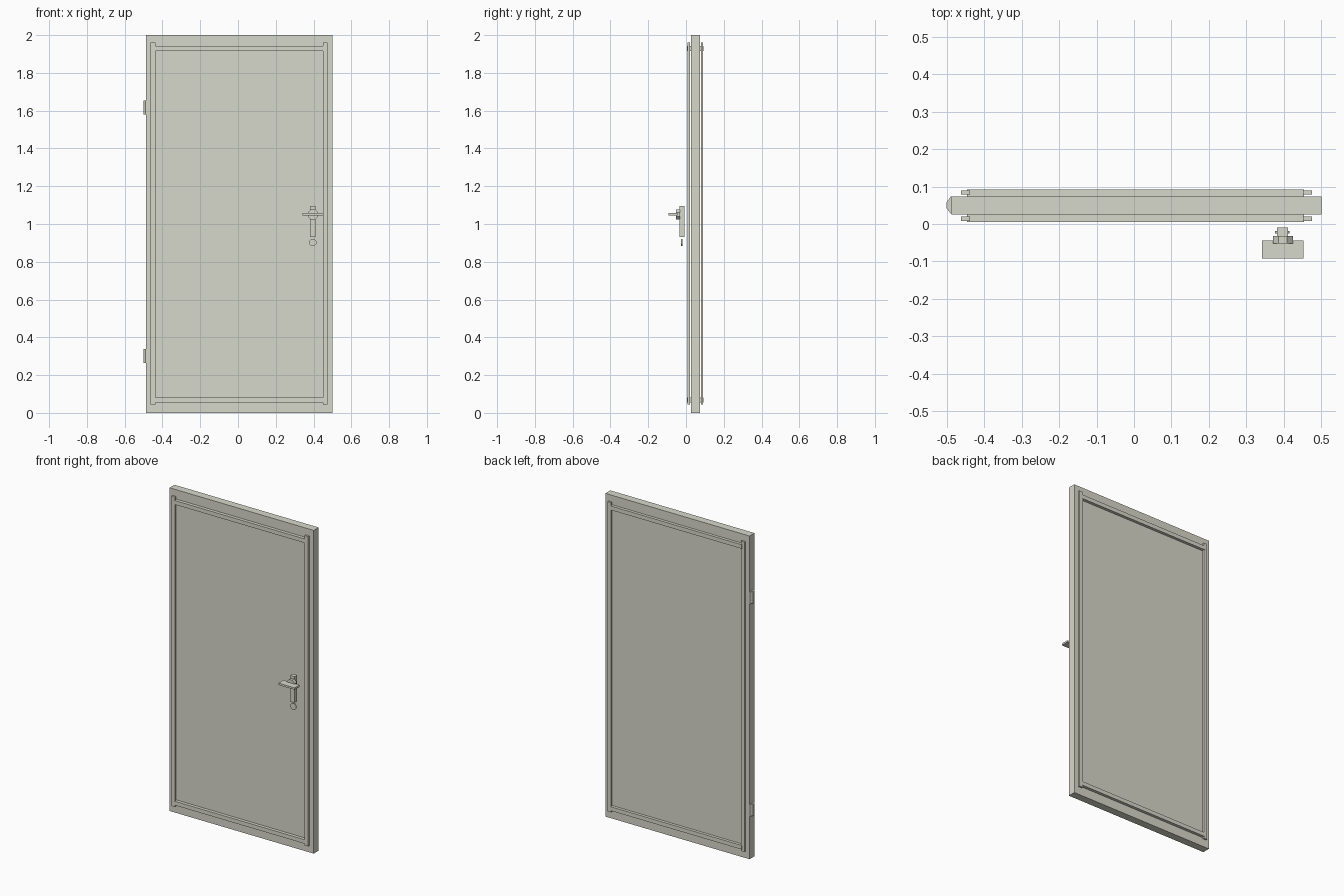
import bpy, bmesh, math

if "Cube" in bpy.data.objects:
    bpy.data.objects.remove(bpy.data.objects["Cube"])

paint = bpy.data.materials.new("warm_light_grey")
paint.diffuse_color = (0.683, 0.688, 0.6, 1)
paint.use_nodes = True
paint.node_tree.nodes["Principled BSDF"].inputs["Base Color"].default_value = paint.diffuse_color


def finish(name, bm):
    bmesh.ops.recalc_face_normals(bm, faces=bm.faces)
    mesh = bpy.data.meshes.new(name)
    bm.to_mesh(mesh)
    bm.free()
    mesh.materials.append(paint)
    ob = bpy.data.objects.new(name, mesh)
    bpy.context.collection.objects.link(ob)
    return ob


def prism(name, profile, axis, lo, hi):
    """Extrude a 2D outline along 'y' (outline in xz) or 'z' (outline in xy)."""
    bm = bmesh.new()
    place = (lambda a, b, t: (a, t, b)) if axis == 'y' else (lambda a, b, t: (a, b, t))
    face = bm.faces.new([bm.verts.new(place(a, b, lo)) for a, b in profile])
    ext = bmesh.ops.extrude_face_region(bm, geom=[face])
    verts = [g for g in ext["geom"] if isinstance(g, bmesh.types.BMVert)]
    bmesh.ops.translate(bm, verts=verts, vec=place(0, 0, hi - lo))
    return finish(name, bm)


def box(name, x, y, z):
    return prism(name, [(x[0], y[0]), (x[1], y[0]), (x[1], y[1]), (x[0], y[1])], 'z', *z)


def octagon(cx, cz, r):
    return [(cx + r * math.cos(math.pi * (i + 0.5) / 4),
             cz + r * math.sin(math.pi * (i + 0.5) / 4)) for i in range(8)]


# Door leaf
box("door_leaf", (-0.487, 0.5), (0.026, 0.074), (0, 2))

# Raised trim on both faces: upright strips and cross rails
for side, strip_y, rail_y in (("front", (0.008, 0.020), (0.006, 0.026)),
                              ("back", (0.079, 0.090), (0.074, 0.092))):
    for end, x in (("left", (-0.462, -0.438)), ("right", (0.451, 0.475))):
        box(f"{side}_{end}_strip", x, strip_y, (0.045, 1.962))
    for end, z in (("bottom", (0.056, 0.081)), ("top", (1.917, 1.942))):
        box(f"{side}_{end}_rail", (-0.446, 0.454), rail_y, z)

# Hinge knuckles on the left edge
knuckle = [(-0.475, 0.028), (-0.489, 0.028), (-0.5, 0.042),
           (-0.5, 0.058), (-0.489, 0.073), (-0.475, 0.073)]
for end, z in (("lower", 0.265), ("upper", 1.58)):
    prism(f"{end}_hinge", knuckle, 'z', z, z + 0.074)

# Handle set: back plate, hub, lever and lock cylinder
box("handle_plate", (0.381, 0.411), (-0.034, -0.009), (0.932, 1.094))
prism("handle_hub", octagon(0.397, 1.051, 0.029), 'y', -0.052, -0.032)
box("handle_lever", (0.342, 0.452), (-0.092, -0.044), (1.046, 1.058))
prism("lock_cylinder", octagon(0.396, 0.902, 0.021), 'y', -0.026, -0.019)
